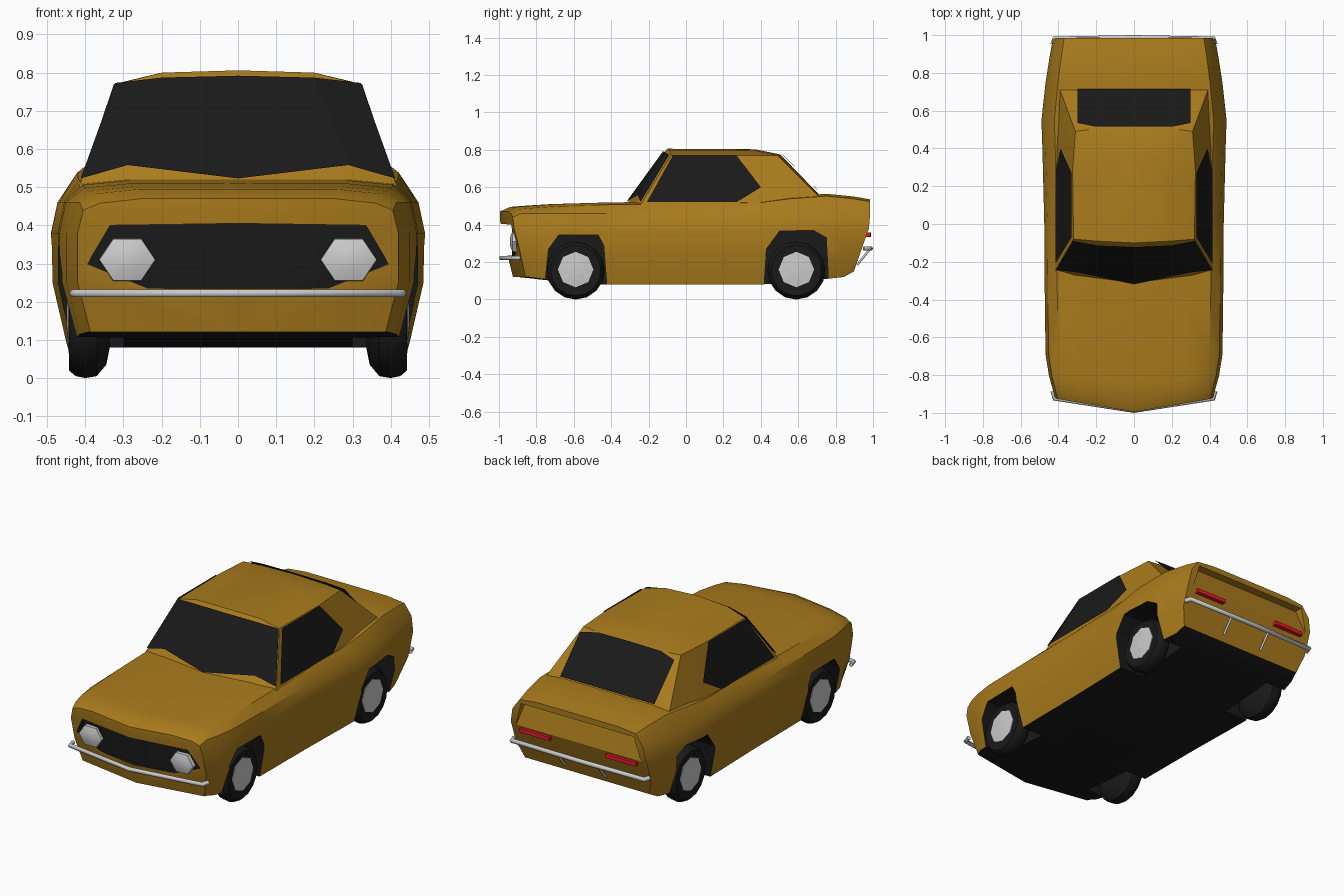
import bpy, bmesh
from math import sin, cos, pi, radians

if "Cube" in bpy.data.objects:
    bpy.data.objects.remove(bpy.data.objects["Cube"])


def material(name, rgb):
    m = bpy.data.materials.new(name)
    m.diffuse_color = (*rgb, 1)
    m.use_nodes = True
    m.node_tree.nodes["Principled BSDF"].inputs["Base Color"].default_value = m.diffuse_color
    return m


PAINT = material("ochre_paint", (0.40, 0.20, 0.012))
BLACK = material("black", (0.01, 0.01, 0.01))
RED = material("red_lens", (0.8, 0.01, 0.02))


def build(name, verts, faces, mats=(), idx=None, mirror=True):
    """Mesh object from a half model, mirrored across x = 0 and welded."""
    bm = bmesh.new()
    vs = [bm.verts.new(v) for v in verts]
    for n, f in enumerate(faces):
        face = bm.faces.new([vs[i] for i in f])
        face.material_index = idx[n] if idx else 0
    if mirror:
        dup = bmesh.ops.duplicate(bm, geom=bm.verts[:] + bm.edges[:] + bm.faces[:])
        for e in dup["geom"]:
            if isinstance(e, bmesh.types.BMVert):
                e.co.x *= -1
            elif isinstance(e, bmesh.types.BMFace):
                e.normal_flip()
    bmesh.ops.remove_doubles(bm, verts=bm.verts[:], dist=0.0005)
    bmesh.ops.recalc_face_normals(bm, faces=bm.faces[:])
    me = bpy.data.meshes.new(name)
    bm.to_mesh(me)
    bm.free()
    ob = bpy.data.objects.new(name, me)
    bpy.context.collection.objects.link(ob)
    for m in mats:
        me.materials.append(m)
    return ob


def smooth(ob, angle):
    bpy.ops.object.select_all(action='DESELECT')
    ob.select_set(True)
    bpy.context.view_layer.objects.active = ob
    if ob.modifiers:
        bpy.ops.object.convert(target='MESH')
    bpy.ops.object.shade_smooth_by_angle(angle=radians(angle))


def prism(a, b):
    """Closed prism between two outlines; faces lying on x = 0 are left open."""
    n = len(a)
    v = a + b
    f = [tuple(range(n)), tuple(range(2 * n - 1, n - 1, -1))]
    f += [(i, n + i, n + (i + 1) % n, (i + 1) % n) for i in range(n)]
    return v, [q for q in f if any(abs(v[i][0]) > 1e-6 for i in q)]


# Lower body: half sections lofted from nose to tail
# y, half width, top, bottom, bow (sweep by x), lean (undercut low down)
STATIONS = [(-.995, .42, .47, .12, .17, .25), (-.94, .43, .495, .12, .14, .15),
            (-.85, .45, .502, .115, .10, 0), (-.72, .468, .51, .10, .06, 0),
            (-.44, .472, .518, .08, 0, 0), (0, .475, .525, .08, 0, 0),
            (.40, .485, .53, .08, 0, 0), (.55, .49, .55, .09, 0, 0),
            (.75, .468, .565, .11, 0, 0), (.90, .445, .55, .12, 0, -.2),
            (.985, .43, .535, .15, 0, -.35)]


def place(st, x, z):
    return (x, st[0] + st[4] * x + st[5] * max(0, .4 - z), z)


verts, faces, idx = [], [], []
for st in STATIONS:
    _, w, top, bot, _, _ = st
    for x, z in [(0, bot), (.92 * w, bot), (w, .25), (w, .38),
                 (.965 * w, min(.46, top - .03)), (.86 * w, top - .012),
                 (.6 * w, top), (0, top)]:
        verts.append(place(st, x, z))
for s in range(len(STATIONS) - 1):
    for k in range(7):
        a = s * 8 + k
        faces.append((a, a + 1, a + 9, a + 8))
        idx.append(1 if k == 0 else 0)
for s in (0, len(STATIONS) - 1):
    o = s * 8
    centre = [o]
    for k in range(2, 6):
        verts.append(place(STATIONS[s], 0, verts[o + k][2]))
        centre.append(len(verts) - 1)
    centre.append(o + 7)
    for k in range(1, 6):
        faces.append((o + k, o + k + 1, centre[k], centre[k - 1]))
        idx.append(0)
body = build("body", verts, faces, (PAINT, BLACK), idx)

# Cutters: wheel arches, grille opening, tail recess
ARCHES = [[(-.76, .03), (-.735, .27), (-.68, .345), (-.47, .345), (-.44, .29), (-.42, .03)],
          [(.415, .03), (.43, .27), (.50, .365), (.68, .37), (.75, .33), (.765, .03)]]
GRILLE = [(0, .405), (.335, .40), (.40, .29), (.345, .235), (0, .235)]
TAIL = [(1.05, .505), (.94, .50), (.975, .36), (1.05, .36)]
cuts = [("arch_cutter", [(.3, y, z) for y, z in p], [(.6, y, z) for y, z in p], 1)
        for p in ARCHES]
cuts.append(("grille_cutter", [(x, -1.1, z) for x, z in GRILLE],
             [(x, -.93 + .07 * x, z) for x, z in GRILLE], 1))
cuts.append(("tail_cutter", [(0, y, z) for y, z in TAIL],
             [(.36 if z > .4 else .40, y, z) for y, z in TAIL], 0))
cutters = []
for name, a, b, mi in cuts:
    v, f = prism(a, b)
    c = build(name, v, f, (PAINT, BLACK), [mi] * len(f))
    c.hide_render = True
    mod = body.modifiers.new(name, 'BOOLEAN')
    mod.operation, mod.solver, mod.object = 'DIFFERENCE', 'EXACT', c
    cutters.append(c)
smooth(body, 32)
for c in cutters:
    bpy.data.objects.remove(c)

# Cabin: base, roof-edge and roof rings from front centre to rear centre
BASE = [(0, -.325, .5), (.31, -.285, .5), (.417, -.247, .5), (.417, .25, .5),
        (.41, .76, .5), (.3, .77, .5), (0, .77, .5)]
EDGE = [(0, -.115, .79), (.2, -.105, .785), (.32, -.08, .77), (.325, .28, .77),
        (.31, .49, .77), (.2, .505, .77), (0, .505, .775)]
ROOF = [(0, -.10, .806), (.2, -.09, .80), (.2, -.09, .80), (.2, .25, .80),
        (.2, .37, .797), (.2, .37, .797), (0, .37, .803)]
verts = BASE + EDGE + [ROOF[i] for i in (0, 1, 3, 4, 6)]
top = [14, 15, 15, 16, 17, 17, 18]
faces = [(i, i + 1, i + 8, i + 7) for i in range(6)]
for i in range(6):
    q = [7 + i, 8 + i, top[i + 1]]
    if top[i] != top[i + 1]:
        q.append(top[i])
    faces.append(q)
faces += [(14, 15, 16, 17, 18), tuple(range(7))]
cabin = build("cabin", verts, faces, (PAINT,))
smooth(cabin, 32)

# Window glass, laid just outside the cabin
build("windshield", [(0, -.318, .523), (.289, -.258, .558), (.2, -.113, .787), (0, -.123, .792),
                     (.412, -.243, .523), (.322, -.09, .773)],
      [(0, 1, 2, 3), (1, 4, 5, 2)], (BLACK,))
side = [(-.21, .52), (-.07, .77), (.27, .77), (.40, .60), (.27, .52)]
build("side_windows", [(.423 - .341 * (z - .5), y, z) for y, z in side],
      [range(5)], (BLACK,))
build("rear_window", [(0, .515, .777), (.2, .515, .775), (.3, .535, .757),
                      (.3, .716, .572), (0, .716, .572)], [range(5)], (BLACK,))

# Wheels: lathed tyres with eight-sided hubs
TYRE = [(.335, .07), (.345, .12), (.37, .15), (.40, .155), (.425, .15), (.443, .135), (.44, .10)]


def lathe(name, profile, seg, y0, z0, mats=()):
    n = len(profile)
    v = [(x, y0 + r * cos(2 * pi * i / seg), z0 + r * sin(2 * pi * i / seg))
         for i in range(seg) for x, r in profile]
    f = [(i * n + k, i * n + k + 1, (i + 1) % seg * n + k + 1, (i + 1) % seg * n + k)
         for i in range(seg) for k in range(n - 1)]
    f += [[i * n for i in range(seg)], [i * n + n - 1 for i in range(seg)]]
    return build(name, v, f, mats)


for label, y in (("front", -.59), ("rear", .59)):
    smooth(lathe(label + "_tyres", TYRE, 16, y, .155, (BLACK,)), 40)
    lathe(label + "_hubs", [(.43, .095), (.444, .095), (.449, .03)], 8, y, .16)


# Headlights: six-sided domes
v = [(.29 + r * cos(i * pi / 3), y, .31 + .86 * r * sin(i * pi / 3))
     for r, y in ((.075, -.90), (.073, -.928), (.035, -.94)) for i in range(6)]
f = [(k * 6 + i, k * 6 + (i + 1) % 6, k * 6 + 6 + (i + 1) % 6, k * 6 + 6 + i)
     for k in range(2) for i in range(6)] + [range(6), range(12, 18)]
smooth(build("headlights", v, f), 50)

# Tail lights
v, f = prism([(.18, .955, .335), (.37, .955, .335), (.37, .955, .357), (.18, .955, .357)],
             [(.18, .988, .335), (.37, .985, .335), (.37, .985, .357), (.18, .988, .357)])
build("tail_lights", v, f, (RED,))


# Bumpers and rear bumper brackets
def bar(name, pts, radius):
    cu = bpy.data.curves.new(name, 'CURVE')
    cu.dimensions = '3D'
    cu.bevel_depth, cu.bevel_resolution, cu.use_fill_caps = radius, 1, True
    sp = cu.splines.new('POLY')
    sp.points.add(len(pts) - 1)
    for p, co in zip(sp.points, pts):
        p.co = (*co, 1)
    ob = bpy.data.objects.new(name, cu)
    bpy.context.collection.objects.link(ob)


def sweep(half):
    return [(-x, y, z) for x, y, z in half[:0:-1]] + half


bar("front_bumper", sweep([(0, -.988, .222), (.42, -.925, .222), (.43, -.885, .222)]), .012)
bar("rear_bumper", sweep([(0, .987, .272), (.42, .982, .272), (.43, .95, .272)]), .013)
for sx in (-1, 1):
    bar("bumper_bracket", [(sx * .13, .98, .265), (sx * .13, .915, .185)], .007)
